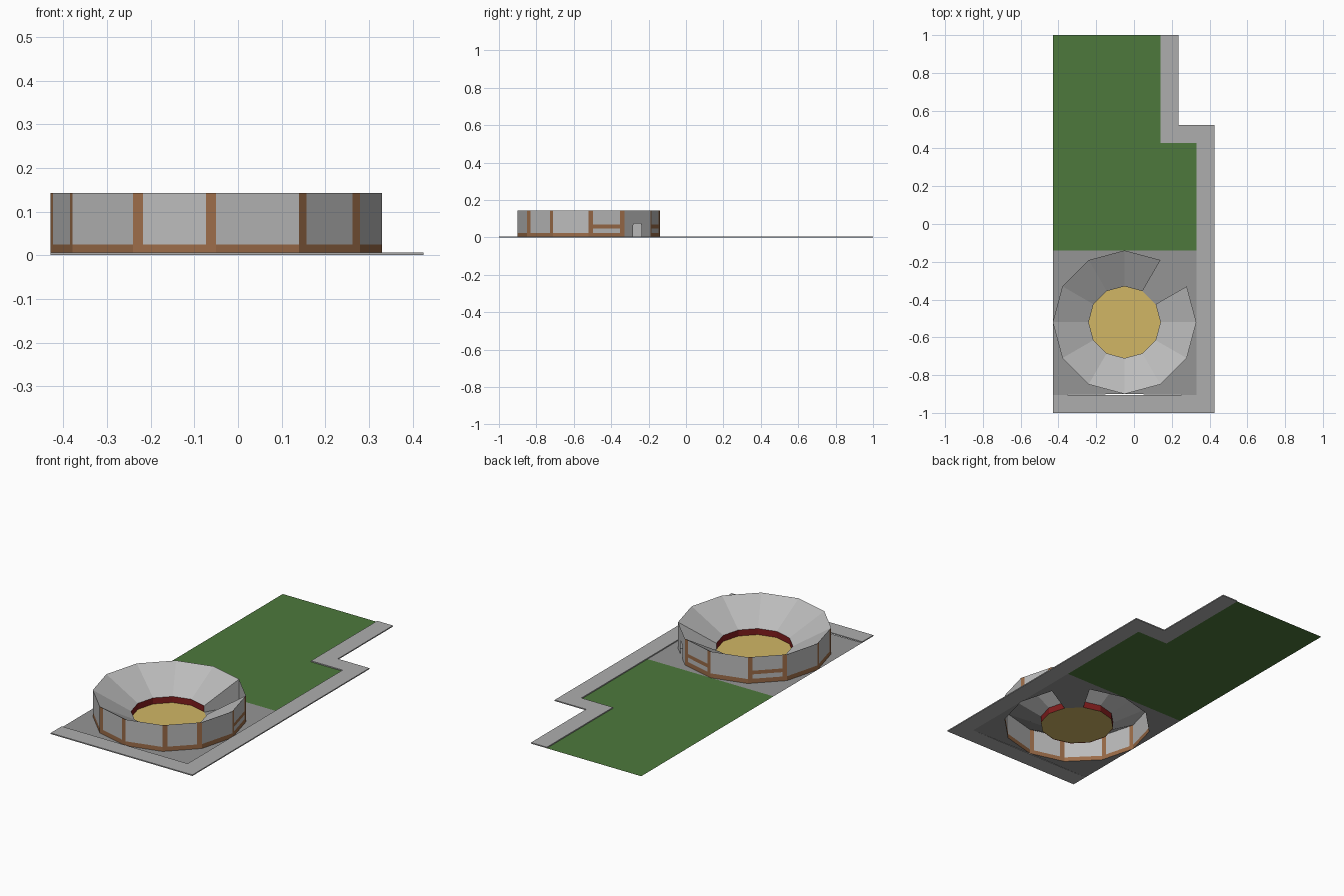
import bpy
from math import cos, sin, radians

if "Cube" in bpy.data.objects:
    bpy.data.objects.remove(bpy.data.objects["Cube"])

CX, CY = -0.05, -0.52          # arena centre
RO, RI = 0.38, 0.19            # outer and inner radius
TOP, RIM = 0.143, 0.035        # wall top, bottom edge of the stands
CURB = 0.006


def material(name, rgb):
    m = bpy.data.materials.new(name)
    m.diffuse_color = (*rgb, 1)
    m.use_nodes = True
    m.node_tree.nodes["Principled BSDF"].inputs["Base Color"].default_value = m.diffuse_color
    return m


BROWN = material("timber", (0.33, 0.15, 0.065))
GREEN = material("grass", (0.075, 0.19, 0.045))
SAND = material("sand", (0.64, 0.47, 0.13))
RED = material("red", (0.22, 0.012, 0.012))
WALL = material("plaster", (0.5, 0.5, 0.5))
PAVE = material("paving", (0.3, 0.3, 0.3))
WALK = material("sidewalk", (0.42, 0.42, 0.42))


def build(name, faces, mat):
    """Mesh from a list of polygons, each a list of 3D points."""
    verts, index, polys = [], {}, []
    for f in faces:
        poly = []
        for p in f:
            k = tuple(round(c, 5) for c in p)
            if k not in index:
                index[k] = len(verts)
                verts.append(k)
            poly.append(index[k])
        polys.append(poly)
    me = bpy.data.meshes.new(name)
    me.from_pydata(verts, [], polys)
    me.materials.append(mat)
    ob = bpy.data.objects.new(name, me)
    bpy.context.collection.objects.link(ob)
    return ob


def ring(deg, r, z):
    a = radians(deg)
    return (CX + r * cos(a), CY + r * sin(a), z)


def flat(pts, z):
    return [(x, y, z) for x, y in pts]


# Raised sidewalk: solid L-shaped strip following the plot edge
walk = [(-0.43, -1), (0.425, -1), (0.425, 0.525), (0.235, 0.525), (0.235, 1),
        (0.14, 1), (0.14, 0.43), (0.33, 0.43), (0.33, -0.905), (-0.43, -0.905)]
faces = [flat(walk, CURB), flat(walk[::-1], 0)]
for a, b in zip(walk, walk[1:] + walk[:1]):
    faces.append([(*a, 0), (*b, 0), (*b, CURB), (*a, CURB)])
build("sidewalk", faces, WALK)

# Lawn
build("lawn", [flat([(-0.43, -0.14), (0.33, -0.14), (0.33, 0.43), (0.14, 0.43),
                     (0.14, 1), (-0.43, 1)], 0)], GREEN)

# Paving around the arena, one piece per corner
corners = [(0.33, -0.14), (-0.43, -0.14), (-0.43, -0.905), (0.33, -0.905)]
faces = []
for q, (x, y) in enumerate(corners):
    arc = [ring(q * 90 + d, RO, 0) for d in (90, 60, 30, 0)]
    faces.append(arc + [(x, y, 0)])
# entrance passage floor
faces.append([ring(30, RI, 0), ring(30, RO, 0), ring(60, RO, 0), ring(60, RI, 0)])
build("paving", faces, PAVE)

# Sand floor
build("sand_floor", [[ring(d, RI, 0.002) for d in range(0, 360, 30)]], SAND)

# Outer wall, timber framing, stands and inner barrier, panel by panel
panels, timber, stands, barrier = [], [], [], []
for i in range(12):
    a, b = i * 30, i * 30 + 30
    p, q = ring(a, RO, 0), ring(b, RO, 0)

    def at(u, z):
        return (p[0] + (q[0] - p[0]) * u, p[1] + (q[1] - p[1]) * u, z)

    if i == 1:
        # entrance panel with an arched doorway
        arch = [(0.33, 0), (0.33, 0.062), (0.37, 0.074),
                (0.63, 0.074), (0.67, 0.062), (0.67, 0)]
        panels.append([at(0, 0), at(0.33, 0), at(0.33, 0.062), at(0.37, 0.074), at(0, TOP)])
        panels.append([at(1, 0), at(1, TOP), at(0.63, 0.074), at(0.67, 0.062), at(0.67, 0)])
        panels.append([at(0.37, 0.074), at(0.63, 0.074), at(1, TOP), at(0, TOP)])
        continue
    framed = i % 2 == 0
    us = [0, 0.12, 0.88, 1] if framed else [0, 1]
    banded = i in (0, 2, 4)
    zs = [0, 0.024, 0.048, 0.068, TOP] if banded else [0, 0.024, TOP]
    for j in range(len(us) - 1):
        for k in range(len(zs) - 1):
            u0, u1, z0, z1 = us[j], us[j + 1], zs[k], zs[k + 1]
            wood = k == 0 or (framed and j != 1) or (banded and k == 2)
            (timber if wood else panels).append(
                [at(u0, z0), at(u1, z0), at(u1, z1), at(u0, z1)])
    stands.append([ring(a, RI, RIM), ring(a, RO, TOP), ring(b, RO, TOP), ring(b, RI, RIM)])
    barrier.append([ring(b, RI, 0), ring(a, RI, 0), ring(a, RI, RIM), ring(b, RI, RIM)])

build("outer_wall", panels, WALL)
build("timber_frame", timber, BROWN)
build("stands", stands, WALL)
build("inner_barrier", barrier, RED)

# Side walls of the entrance passage
sides = [[ring(d, RI, 0), ring(d, RO, 0), ring(d, RO, TOP), ring(d, RI, RIM)] for d in (30, 60)]
sides[0].reverse()
build("passage_walls", sides, WALL)
